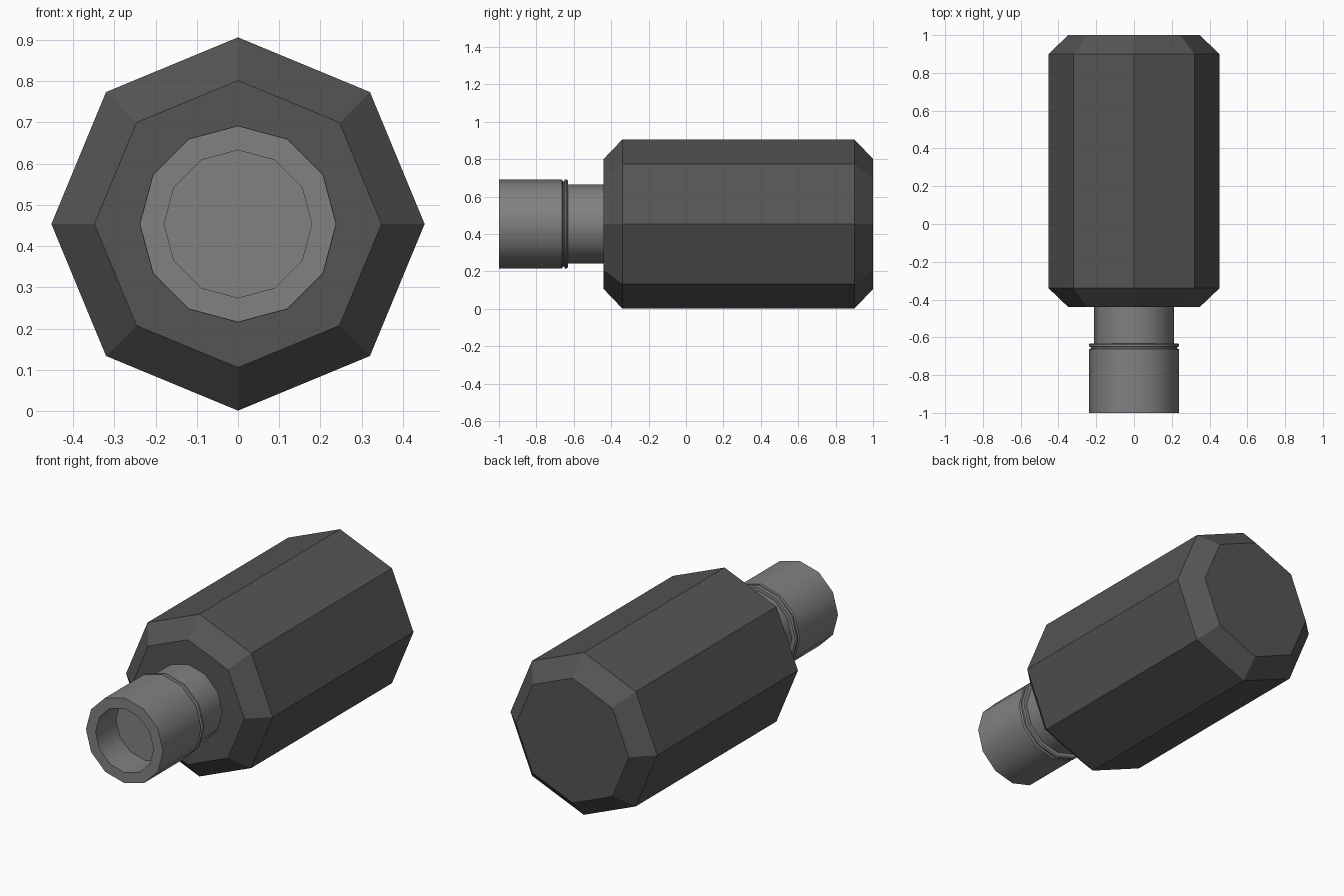
import bpy, bmesh
from math import sin, cos, pi, radians

if "Cube" in bpy.data.objects:
    bpy.data.objects.remove(bpy.data.objects["Cube"])

AXIS_Z = 0.4535


def material(name, value):
    m = bpy.data.materials.new(name)
    m.diffuse_color = (value, value, value, 1)
    m.use_nodes = True
    m.node_tree.nodes["Principled BSDF"].inputs["Base Color"].default_value = m.diffuse_color
    return m


def lathe(name, sides, profile, mat, smooth=False):
    """Revolve (radius, y) points around the y axis; radius 0 closes an end."""
    bm = bmesh.new()
    rings = []
    for r, y in profile:
        if r == 0:
            rings.append([bm.verts.new((0, y, AXIS_Z))] * sides)
        else:
            rings.append([bm.verts.new((r * cos(2 * pi * i / sides), y,
                                        AXIS_Z + r * sin(2 * pi * i / sides)))
                          for i in range(sides)])
    for a, b in zip(rings, rings[1:]):
        for i in range(sides):
            j = (i + 1) % sides
            bm.faces.new(list(dict.fromkeys((a[i], a[j], b[j], b[i]))))
    # cap open ends
    for ring in (rings[0], rings[-1]):
        if len(set(ring)) == sides:
            bm.faces.new(ring)
    bmesh.ops.recalc_face_normals(bm, faces=bm.faces)
    me = bpy.data.meshes.new(name)
    bm.to_mesh(me)
    bm.free()
    me.materials.append(mat)
    ob = bpy.data.objects.new(name, me)
    bpy.context.collection.objects.link(ob)
    if smooth:
        bpy.ops.object.select_all(action='DESELECT')
        ob.select_set(True)
        bpy.context.view_layer.objects.active = ob
        bpy.ops.object.shade_smooth_by_angle(angle=radians(35))
    return ob


dark = material("dark_grey", 0.09)
metal = material("mid_grey", 0.22)

# Octagonal body with chamfered ends
lathe("body", 8, [(0.348, -0.44), (0.4525, -0.34),
                  (0.4525, 0.90), (0.348, 1.0)], dark)

# Hollow nozzle: bore floor, rim, sleeve, groove, bead and neck
lathe("nozzle", 12, [(0.022, -0.82), (0.179, -0.82), (0.179, -1.0),
                     (0.238, -1.0), (0.238, -0.663), (0.228, -0.658),
                     (0.228, -0.652), (0.239, -0.648), (0.239, -0.638),
                     (0.232, -0.632), (0.211, -0.632), (0.211, -0.44)],
      metal, smooth=True)
